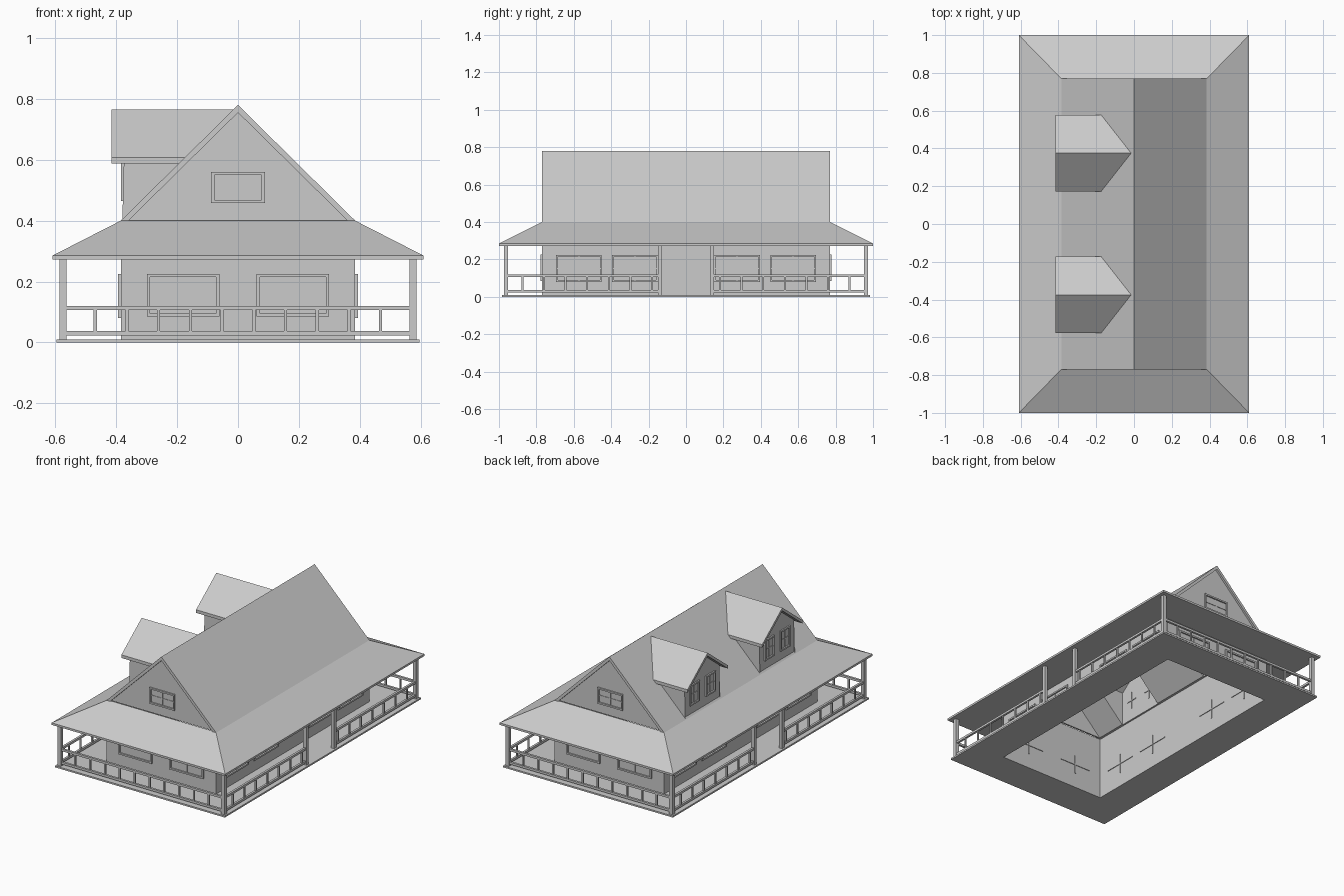
import bpy, bmesh
from mathutils import Matrix, Vector
from math import pi

if "Cube" in bpy.data.objects:
    bpy.data.objects.remove(bpy.data.objects["Cube"])

ROOF_TOP, SLOPE = 0.78, 0.38 / 0.385      # main roof ridge height and pitch


def finish(name, bm):
    bmesh.ops.recalc_face_normals(bm, faces=bm.faces)
    me = bpy.data.meshes.new(name)
    bm.to_mesh(me)
    bm.free()
    ob = bpy.data.objects.new(name, me)
    bpy.context.collection.objects.link(ob)
    return ob


def bridge(bm, rows, closed=False):
    """Skin equal loops of vertices; cap the ends unless the rows close up."""
    n, m = len(rows[0]), len(rows)
    for i in range(m if closed else m - 1):
        a, b = rows[i], rows[(i + 1) % m]
        for j in range(n):
            k = (j + 1) % n
            bm.faces.new((a[j], a[k], b[k], b[j]))
    if not closed:
        bm.faces.new(rows[0])
        bm.faces.new(rows[-1])


def loft(name, loop_a, loop_b):
    bm = bmesh.new()
    bridge(bm, [[bm.verts.new(p) for p in l] for l in (loop_a, loop_b)])
    return finish(name, bm)


def ring(name, section):
    """Sweep a section of (half x, half y, z) around a rectangle."""
    bm = bmesh.new()
    rows = [[bm.verts.new((sx * x, sy * y, z)) for sx, sy in
             ((1, 1), (-1, 1), (-1, -1), (1, -1))] for x, y, z in section]
    bridge(bm, rows, closed=True)
    return finish(name, bm)


def boxes(name, items, mat=Matrix()):
    """Boxes given as x0, x1, y0, y1, z0, z1."""
    bm = bmesh.new()
    for x0, x1, y0, y1, z0, z1 in items:
        m = Matrix.LocRotScale(Vector(((x0 + x1) / 2, (y0 + y1) / 2, (z0 + z1) / 2)),
                               None, Vector((x1 - x0, y1 - y0, z1 - z0)))
        bmesh.ops.create_cube(bm, size=1, matrix=mat @ m)
    return finish(name, bm)


def window(name, pos, angle, w, h, t=0.01):
    """Framed window; at angle 0 it faces -y."""
    a, b, d = w / 2, h / 2, 0.009
    parts = [(-a, -a + t, -d, 0, -b, b), (a - t, a, -d, 0, -b, b),
             (-a + t, a - t, -d, 0, b - t, b), (-a + t, a - t, -d, 0, -b, -b + t),
             (-.003, .003, -.003, .014, -b + t, b - t),
             (-a + t, a - t, -.003, .014, -.003, .003)]
    boxes(name, parts, Matrix.Translation(pos) @ Matrix.Rotation(angle, 4, 'Z'))


# house walls, porch floor and hipped porch roof with a flat soffit
ring("house_walls", [(.385, .77, 0), (.385, .77, .4), (.375, .76, .4), (.375, .76, 0)])
ring("porch_floor", [(.597, .985, 0), (.597, .985, .01), (.38, .765, .01), (.38, .765, 0)])
ring("porch_roof", [(.61, 1, .272), (.61, 1, .285), (.385, .77, .4),
                    (.38, .765, .398), (.38, .765, .272)])

# main gable roof
v = [(-.385, .4), (0, ROOF_TOP), (.385, .4), (.36, .4), (0, .755), (-.36, .4)]
roof = loft("main_roof", [(x, -.77, z) for x, z in v], [(x, .77, z) for x, z in v])

# recessed gable walls with their windows
tri = [(-.362, .4), (.362, .4), (0, .757)]
for s, end in ((-1, "front"), (1, "back")):
    loft(end + "_gable", [(x, s * .757, z) for x, z in tri], [(x, s * .747, z) for x, z in tri])
    ang = 0 if s < 0 else pi
    window(end + "_gable_window", (0, s * .757, .509), ang, .176, .102)
    for x in (-.18, .18):
        window(end + "_window", (x, s * .77, .155), ang, .237, .14)

# long side windows
for s, side in ((-1, "left"), (1, "right")):
    for y in (-.573, -.273, .273, .573):
        window(side + "_window", (s * .385, y, .152), s * pi / 2, .245, .145)


def to_roof(pts, x_front):
    """Front loop at x_front and back loop lying on the main roof slope."""
    return ([(x_front, y, z) for y, z in pts],
            [(-(ROOF_TOP - z) / SLOPE, y, z) for y, z in pts])


# dormers on the left slope
for c in (-.375, .375):
    hood = [(-.203, .608), (0, .765), (.203, .608), (.203, .588), (0, .745), (-.203, .588)]
    loft("dormer_roof", *to_roof([(c + y, z) for y, z in hood], -.415))
    face = [(-.175, .41), (.175, .41), (.175, .612), (0, .747), (-.175, .612)]
    loft("dormer_front", [(-.375, c + y, z) for y, z in face],
         [(-.365, c + y, z) for y, z in face])
    for s in (-1, 1):
        cheek = [(c + s * .175, .405), (c + s * .175, .611),
                 (c + s * .165, .618), (c + s * .165, .405)]
        loft("dormer_cheek", *to_roof(cheek, -.3745))
        window("dormer_window", (-.375, c + s * .08, .53), -pi / 2, .095, .13)
    # opening through the main roof behind each dormer
    hole = [(-.164, .35), (.164, .35), (.164, .61), (0, .738), (-.164, .61)]
    cutter = loft("dormer_cutter", [(-.364, c + y, z) for y, z in hole],
                  [(0, c + y, z) for y, z in hole])
    cutter.hide_render = True
    mod = roof.modifiers.new("opening", 'BOOLEAN')
    mod.operation, mod.object, mod.solver = 'DIFFERENCE', cutter, 'EXACT'
    with bpy.context.temp_override(object=roof, active_object=roof):
        bpy.ops.object.modifier_apply(modifier=mod.name)
    bpy.data.objects.remove(cutter)

# porch posts: corners and the pair beside each side entrance
PX, PY, R = .575, .962, .0115
boxes("porch_posts", [(sx * PX - R, sx * PX + R, y - R, y + R, .008, .274)
                      for sx in (-1, 1) for y in (-PY, -.139, .139, PY)])

# railings: two rails plus balusters
RAILS = ((.106, .12), (.023, .037))
B = .005
for s, end in ((-1, "front"), (1, "back")):
    y = s * PY
    items = [(-PX, PX, y - .007, y + .007, a, b) for a, b in RAILS]
    for i in range(10):
        x = -.469 + i * .1042
        items.append((x - B, x + B, y - B, y + B, .036, .107))
    boxes(end + "_railing", items)
for s, side in ((-1, "left"), (1, "right")):
    x = s * PX
    for t in (-1, 1):
        lo, hi = sorted((t * .139, t * PY))
        items = [(x - .007, x + .007, lo, hi, a, b) for a, b in RAILS]
        for i in range(7):
            y = t * (.875 - i * .1155)
            items.append((x - B, x + B, y - B, y + B, .036, .107))
        boxes(side + "_railing", items)
